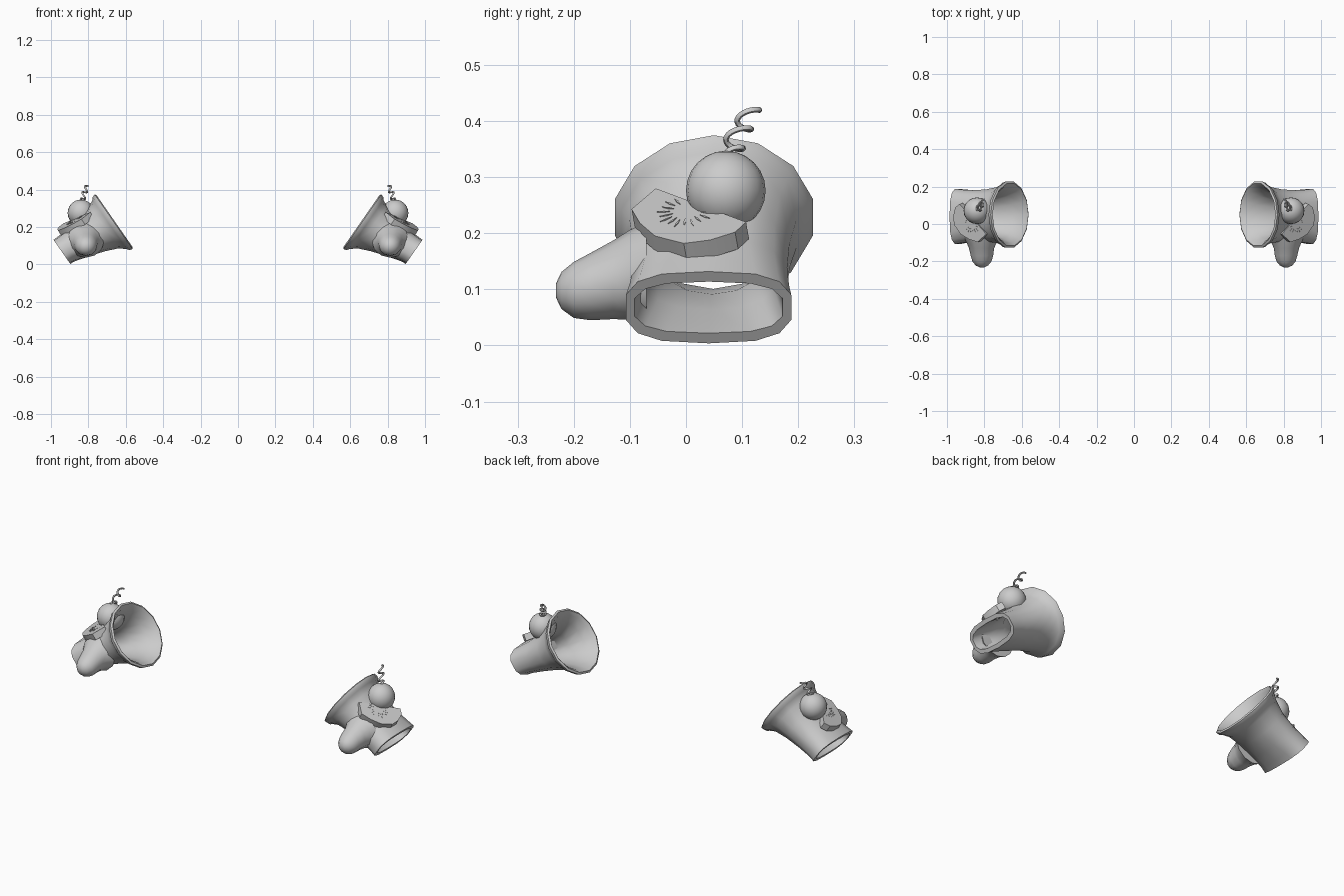
import bpy, bmesh, math
from mathutils import Vector

if "Cube" in bpy.data.objects:
    bpy.data.objects.remove(bpy.data.objects["Cube"])

grey = bpy.data.materials.new("light_grey")
grey.diffuse_color = (0.6, 0.6, 0.6, 1)
grey.use_nodes = True
grey.node_tree.nodes["Principled BSDF"].inputs["Base Color"].default_value = grey.diffuse_color


def finish(name, bm, angle=40):
    """Turn a bmesh into a smooth object, mirrored to the other side."""
    bmesh.ops.recalc_face_normals(bm, faces=bm.faces)
    me = bpy.data.meshes.new(name)
    bm.to_mesh(me)
    bm.free()
    ob = bpy.data.objects.new(name, me)
    bpy.context.collection.objects.link(ob)
    me.materials.append(grey)
    bpy.ops.object.select_all(action='DESELECT')
    bpy.context.view_layer.objects.active = ob
    ob.select_set(True)
    bpy.ops.object.shade_smooth_by_angle(angle=math.radians(angle))
    mod = ob.modifiers.new("other_side", 'MIRROR')
    mod.use_mirror_merge = False
    return ob


def loft(bm, rings, closed=False, cap=False):
    """Skin a list of point rings."""
    vs = [[bm.verts.new(p) for p in r] for r in rings]
    n = len(vs[0])
    pairs = list(zip(vs, vs[1:])) + ([(vs[-1], vs[0])] if closed else [])
    for a, b in pairs:
        for i in range(n):
            j = (i + 1) % n
            bm.faces.new((a[i], a[j], b[j], b[i]))
    if cap:
        bm.faces.new(vs[0])
        bm.faces.new(vs[-1])


def ring(c, e1, e2, r1, r2, n, power=1.0, phase=0.0):
    pts = []
    for i in range(n):
        t = 2 * math.pi * i / n + phase
        k, s = math.cos(t), math.sin(t)
        pts.append(c + e1 * r1 * math.copysign(abs(k) ** power, k)
                   + e2 * r2 * math.copysign(abs(s) ** power, s))
    return pts


X, Y, Z = Vector((1, 0, 0)), Vector((0, 1, 0)), Vector((0, 0, 1))

# Hollow flared cuff: outer wall from rim to opening, then back up inside
axis = Vector((0.82, 0, -0.57)).normalized()
up = Vector((0.57, 0, 0.82)).normalized()
mouth = Vector((0.66, 0.05, 0.232))
# along axis, lift, half height, half width, squareness
profile = [(0.0, 0, 0.168, 0.170, 1), (0.006, 0, 0.178, 0.181, 1),
           (0.024, 0, 0.172, 0.176, 1), (0.032, 0, 0.160, 0.168, 1),
           (0.065, 0.006, 0.138, 0.153, 1), (0.137, 0.008, 0.110, 0.142, 0.95),
           (0.223, 0.016, 0.092, 0.140, 0.85), (0.29, 0.024, 0.081, 0.145, 0.75),
           (0.325, 0.026, 0.078, 0.150, 0.7),
           (0.325, 0.026, 0.056, 0.134, 0.7), (0.223, 0.016, 0.066, 0.115, 0.85),
           (0.14, 0.008, 0.082, 0.100, 1), (0.06, 0.004, 0.122, 0.130, 1),
           (0.015, 0, 0.150, 0.154, 1)]
bm = bmesh.new()
loft(bm, [ring(mouth + axis * s + up * l - Y * (0.03 * s), up, Y, ru, ry, 14, pw)
          for s, l, ru, ry, pw in profile], closed=True)
finish("cuff", bm, 45)

# Rounded thumb stub pointing forward
thumb = [(-0.07, 0.815, 0.128, 0.100, 0.092), (-0.10, 0.815, 0.126, 0.080, 0.080),
         (-0.13, 0.815, 0.117, 0.067, 0.070), (-0.17, 0.813, 0.105, 0.060, 0.060),
         (-0.20, 0.813, 0.099, 0.051, 0.050), (-0.222, 0.813, 0.098, 0.033, 0.033),
         (-0.232, 0.813, 0.098, 0.012, 0.012)]
bm = bmesh.new()
loft(bm, [ring(Vector((x, y, z)), X, Z, rx, rz, 12) for y, x, z, rx, rz in thumb], cap=True)
finish("thumb", bm, 60)

# Ball resting on top
bm = bmesh.new()
bmesh.ops.create_uvsphere(bm, u_segments=20, v_segments=12, radius=0.071)
bmesh.ops.translate(bm, verts=bm.verts, vec=(0.84, 0.071, 0.276))
finish("ball", bm, 60)

# Fruit slice: outline in y/z laid on a tilted plane
normal = Vector((0.52, -0.15, 0.84)).normalized()
middle = Vector((0.862, 0.029, 0.25))


def on_slice(y, z):
    d = (normal.y * (y - middle.y) + normal.z * (z - middle.z)) / normal.x
    return Vector((middle.x - d, y, z))


outline = [(-0.054, 0.280), (-0.097, 0.243), (-0.082, 0.218), (-0.055, 0.195),
           (-0.004, 0.182), (0.043, 0.188), (0.0875, 0.202), (0.107, 0.220)]
top = [on_slice(y, z) for y, z in outline]
bm = bmesh.new()
loft(bm, [top, [p - normal * 0.036 for p in top]], cap=True)
finish("fruit_slice", bm, 30)

# Seeds: thin slivers fanned around the slice centre
bm = bmesh.new()
hub = on_slice(0.002, 0.24)
along = (on_slice(0.107, 0.22) - on_slice(-0.054, 0.28)).normalized()
across = along.cross(normal).normalized()
if across.z > 0:
    across = -across
for i in range(13):
    t = math.radians(-20 + 220 * i / 12)
    out = along * math.cos(t) + across * math.sin(t)
    side = out.cross(normal)
    r0 = 0.026 + 0.005 * (i % 2)
    c = hub + out * (r0 + 0.012)
    base = [c - out * 0.012, c + side * 0.002, c + out * 0.012, c - side * 0.002]
    loft(bm, [[p - normal * 0.001 for p in base], [p + normal * 0.0015 for p in base]], cap=True)
finish("seeds", bm, 30)

# Curly stem: a tube swept along a rising coil that ends in a hook
path = []
for i in range(49):
    t = i / 48
    a = 2 * math.pi * 2.6 * t - 1.6
    r = 0.022 * min(1, t * 5) * (1 - 0.35 * t)
    centre = Vector((0.838 - 0.033 * t, 0.073 + 0.045 * t, 0.335 + 0.088 * t))
    path.append(centre + Vector((0.6 * r * math.cos(a), r * math.sin(a), 0.45 * r * math.cos(a))))
rings = []
for i, p in enumerate(path):
    d = (path[min(i + 1, 48)] - path[max(i - 1, 0)]).normalized()
    e1 = d.cross(X).normalized()
    rings.append(ring(p, e1, d.cross(e1), 0.005, 0.005, 6))
bm = bmesh.new()
loft(bm, rings, cap=True)
finish("curly_stem", bm, 60)
